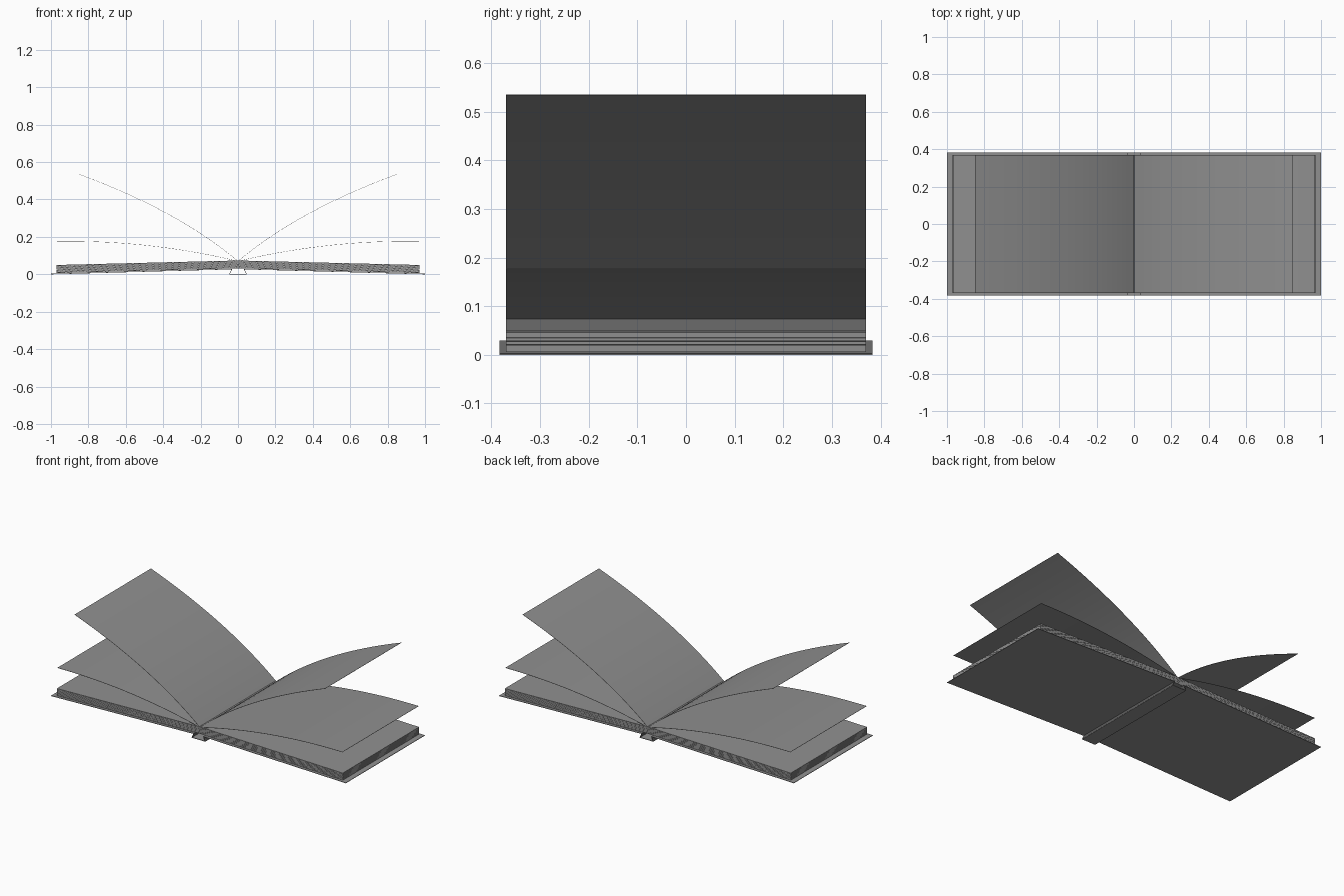
import bpy
import bmesh
from mathutils import Vector

if "Cube" in bpy.data.objects:
    bpy.data.objects.remove(bpy.data.objects["Cube"])

COVER_HALF = 0.383
PAGE_HALF = 0.37


def grey(name, v):
    mat = bpy.data.materials.new(name)
    mat.diffuse_color = (v, v, v, 1)
    mat.use_nodes = True
    mat.node_tree.nodes["Principled BSDF"].inputs["Base Color"].default_value = mat.diffuse_color
    return mat


PAPER = grey("dark_grey", 0.28)
FOLD = grey("fold_grey", 0.12)


def ribbon(name, pts, thick, half, mirror=True, smooth=False, mat=PAPER):
    """Thicken an x-z polyline and extrude it along y."""
    pts = [Vector(p) for p in pts]
    upper, lower = [], []
    for i, p in enumerate(pts):
        d = (pts[min(i + 1, len(pts) - 1)] - pts[max(i - 1, 0)]).normalized()
        n = Vector((-d.y, d.x)) * thick / 2
        upper.append(p + n)
        lower.append(p - n)
    bm = bmesh.new()
    rows = [[bm.verts.new((q.x, y, q.y)) for q in side]
            for side in (upper, lower) for y in (-half, half)]
    uf, ub, lf, lb = rows
    for i in range(len(pts) - 1):
        for a, b in ((uf, ub), (ub, lb), (lb, lf), (lf, uf)):
            bm.faces.new((a[i], a[i + 1], b[i + 1], b[i]))
    for i in (0, -1):
        bm.faces.new((uf[i], ub[i], lb[i], lf[i]))
    bmesh.ops.recalc_face_normals(bm, faces=bm.faces)
    mesh = bpy.data.meshes.new(name)
    bm.to_mesh(mesh)
    bm.free()
    mesh.materials.append(mat)
    obj = bpy.data.objects.new(name, mesh)
    bpy.context.collection.objects.link(obj)
    if smooth:
        bpy.ops.object.select_all(action='DESELECT')
        bpy.context.view_layer.objects.active = obj
        obj.select_set(True)
        bpy.ops.object.shade_smooth_by_angle(angle=0.6)
    if mirror:
        obj.modifiers.new("mirror", 'MIRROR').use_mirror_merge = False
    return obj


def curve(a, b, c, n=20):
    """Quadratic arc from a to c, pulled towards b."""
    a, b, c = Vector(a), Vector(b), Vector(c)
    return [a * (1 - t) ** 2 + b * 2 * t * (1 - t) + c * t * t
            for t in (i / n for i in range(n + 1))]


# Sloping cover boards
ribbon("cover_board", [(0.033, 0.028), (1.0, 0.0015)], 0.003, COVER_HALF)

# Spine: flat strip below, with hinges slanting up to the boards
ribbon("spine_strip", [(-0.046, 0.0015), (0.046, 0.0015)], 0.003, COVER_HALF, mirror=False)
ribbon("spine_hinge", [(0.045, 0.0015), (0.033, 0.028)], 0.003, COVER_HALF, mat=FOLD)

# Stacked sheets of the page blocks
SHEETS = 12
for i in range(SHEETS):
    t = (i + 0.5) / SHEETS
    ribbon(f"page_sheet_{i + 1}", [(0.0, 0.032 + 0.042 * t), (0.97, 0.006 + 0.044 * t)],
           0.0033, PAGE_HALF)

# Loose pages lifting away from the spine
ribbon("raised_page", curve((0, 0.07), (0.32, 0.34), (0.85, 0.535)),
       0.0012, PAGE_HALF, smooth=True)
ribbon("low_page", curve((0, 0.07), (0.47, 0.183), (0.967, 0.177)),
       0.0012, PAGE_HALF, smooth=True)
